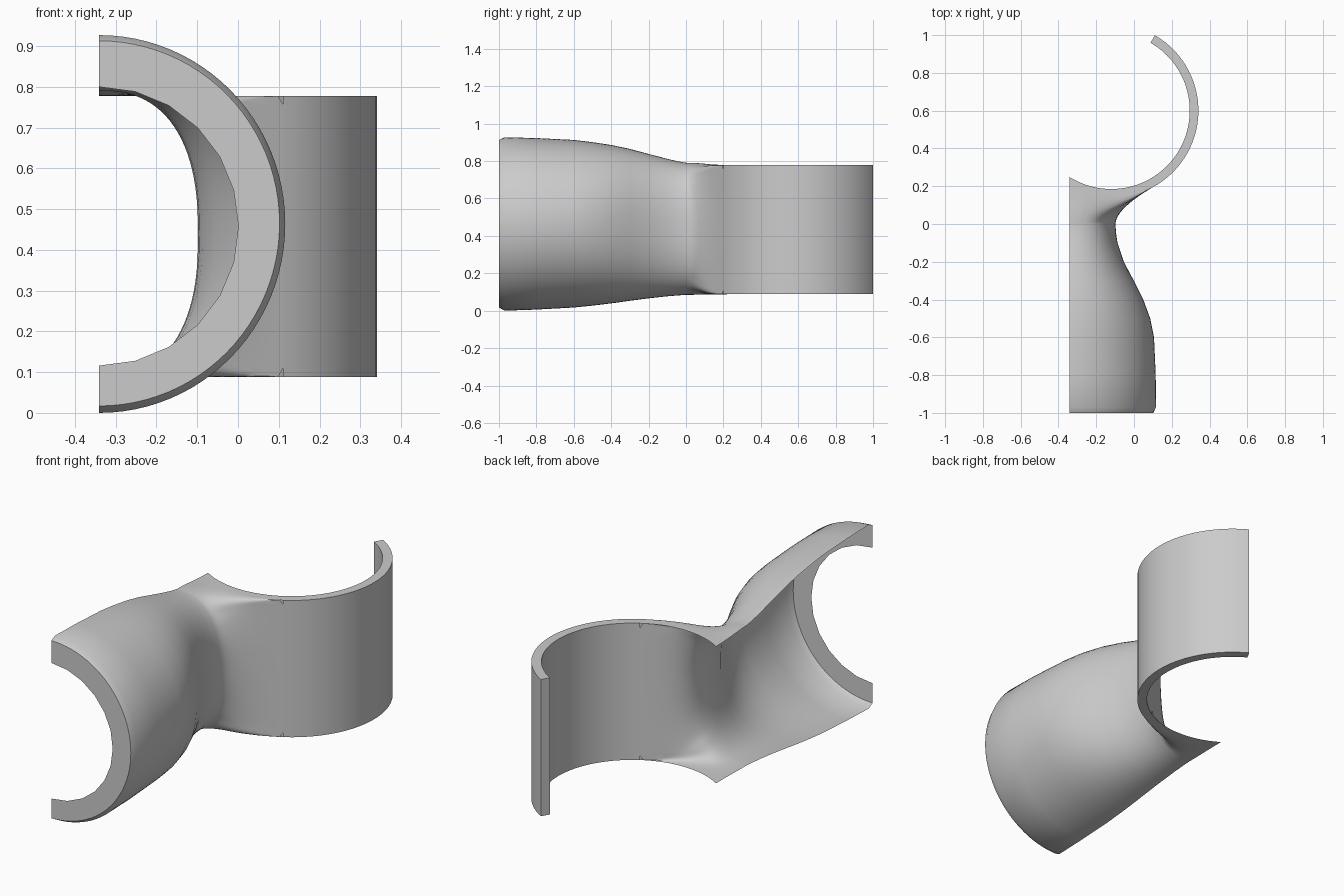
import bpy, bmesh
from math import sin, cos, pi, radians
from mathutils import Vector

if "Cube" in bpy.data.objects:
    bpy.data.objects.remove(bpy.data.objects["Cube"])

N = 48                        # columns around the half tube
X0 = -0.341                   # open symmetry plane
CX, CY = -0.12, 0.6           # clip ring centre
R_IN, R_OUT = 0.415, 0.461
Z_LO, Z_HI = 0.088, 0.778
A_START, A_END = radians(-122), radians(60)
A_JOIN = radians(-60)


def make(name, grids, smooth=35):
    """Build one mesh object from point grids (rows of equal length)."""
    bm = bmesh.new()
    for grid in grids:
        rows = [[bm.verts.new(p) for p in row] for row in grid]
        for a, b in zip(rows, rows[1:]):
            for i in range(len(a) - 1):
                bm.faces.new((a[i], a[i + 1], b[i + 1], b[i]))
    bmesh.ops.remove_doubles(bm, verts=bm.verts, dist=0.0004)
    bmesh.ops.recalc_face_normals(bm, faces=bm.faces)
    me = bpy.data.meshes.new(name)
    bm.to_mesh(me)
    bm.free()
    ob = bpy.data.objects.new(name, me)
    bpy.context.collection.objects.link(ob)
    bpy.context.view_layer.objects.active = ob
    ob.select_set(True)
    bpy.ops.object.shade_smooth_by_angle(angle=radians(smooth))
    ob.select_set(False)
    return ob


def section(y, rx, top, bottom):
    """Half superellipse section, rounder at the mouth, squarer at the neck."""
    n = 2.0 + 0.45 * max(0, min(1, (y + 0.6) / 0.6))
    zc, rz = (top + bottom) / 2, (top - bottom) / 2
    row = []
    for i in range(N + 1):
        t = pi * i / N
        s, c = max(0, sin(t)), cos(t)
        row.append(Vector((X0 + rx * s ** (2 / n), y,
                           zc + rz * abs(c) ** (2 / n) * (1 if c > 0 else -1))))
    return row


def ring_point(r, a, z):
    return Vector((CX + r * cos(a), CY + r * sin(a), z))


def end_point(i, outer):
    """Point and tangent where a tube column lands on the clip ring."""
    u, k = i / N, 0.3
    edge = min(u, 1 - u) / k
    f = min(1, edge)
    a = A_START + (A_JOIN - A_START) * f
    r = R_IN + (R_OUT - R_IN) * min(1, f * 1.5) if outer else R_IN
    z = Z_HI + (Z_LO - Z_HI) * max(0, min(1, (u - k) / (1 - 2 * k)))
    p = ring_point(r, a, z)
    if f == 0:
        p.x = X0
    tan = Vector((0, 1, 0)).lerp(Vector((0.87, 0.5, 0)), f).normalized()
    return p, tan


def flare(neck, outer, steps=12):
    """Hermite blend from the neck section to the clip ring."""
    m0, m1 = (0.2, 0.34) if outer else (0.34, 0.45)
    rows = []
    for j in range(steps + 1):
        s = j / steps
        row = []
        for i, p in enumerate(neck):
            q, tan = end_point(i, outer)
            w = min(1, (q - p).length / 0.29)
            row.append(p * (2*s**3 - 3*s**2 + 1) + q * (3*s**2 - 2*s**3)
                       + Vector((0, m0 * w, 0)) * (s**3 - 2*s**2 + s)
                       + tan * m1 * w * (s**3 - s**2))
        rows.append(row)
    return rows


# Tube body: y, half width, top, bottom
stations = [(-1, .443, .913, .017), (-.97, .457, .927, .0), (-.8, .456, .923, .006),
            (-.6, .447, .913, .017), (-.5, .427, .901, .027), (-.4, .390, .886, .039),
            (-.3, .340, .865, .053), (-.2, .287, .838, .066), (-.1, .254, .812, .077),
            (-.05, .246, .800, .081), (0, .243, .791, .085)]
tube = [section(*s) for s in stations]
make("tube_body", [tube, flare(tube[-1], True)])
make("inner_flare", [flare(tube[-1], False)])

# Flat mouth flange with a coarser inner opening
M = 12
lip_in = [Vector((X0 + 0.342 * sin(pi * j / M), -1, 0.458 + 0.342 * cos(pi * j / M)))
          for j in range(M + 1)]
inner = [lip_in[i * M // N].lerp(lip_in[min(M, i * M // N + 1)], (i * M / N) % 1)
         for i in range(N + 1)]
make("mouth_flange", [[tube[0], inner]])

# Clip ring: closed rectangular section swept round the arc, capped at the tip
S = 40
arc = [A_JOIN + (A_END - A_JOIN) * j / S for j in range(S + 1)]
corners = [(R_IN, Z_LO), (R_OUT, Z_LO), (R_OUT, Z_HI), (R_IN, Z_HI), (R_IN, Z_LO)]
ring = [[ring_point(r, a, z) for r, z in corners] for a in arc]
cap = [[ring[-1][0], ring[-1][1]], [ring[-1][3], ring[-1][2]]]
make("clip_ring", [ring, cap])

# Flat rims closing the gap between the two flares, top and bottom
span = int(N * 0.3) + 1
rims = []
for ids in (range(1, span + 1), range(N - span, N)):
    rims.append([[end_point(i, o)[0] for i in ids] for o in (True, False)])
for g in rims:
    for row in g:
        for p in row:
            p.z = Z_HI if p.z > 0.4 else Z_LO
make("junction_rims", rims)
